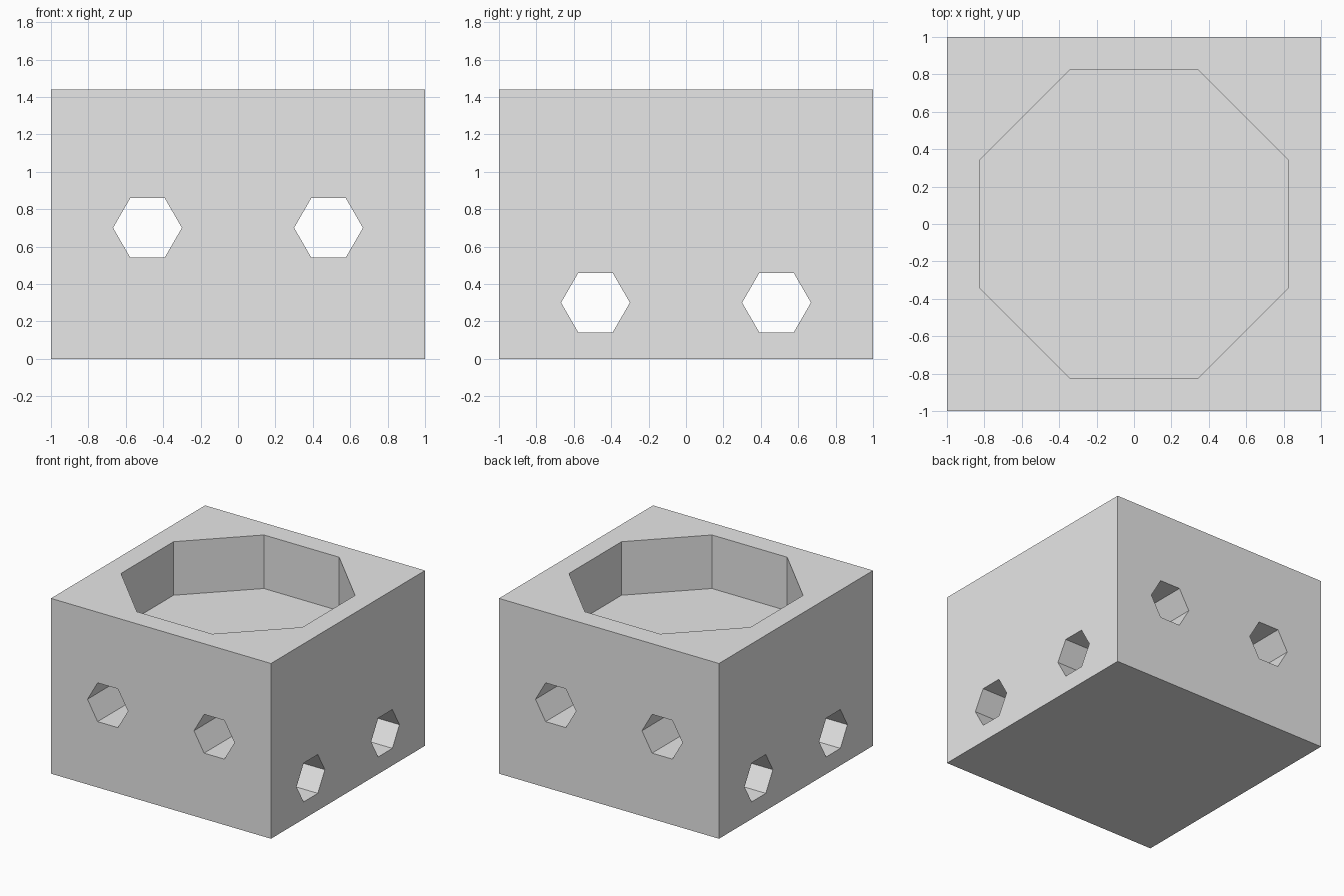
import bpy, bmesh, math
from mathutils import Vector

if "Cube" in bpy.data.objects:
    bpy.data.objects.remove(bpy.data.objects["Cube"])

H = 1.44            # block height
POCKET_FLOOR = 1.0  # floor level of the octagonal pocket

grey = bpy.data.materials.new("light grey")
grey.diffuse_color = (0.8, 0.8, 0.8, 1)
grey.use_nodes = True
grey.node_tree.nodes["Principled BSDF"].inputs["Base Color"].default_value = grey.diffuse_color


def make_object(name, bm):
    bmesh.ops.recalc_face_normals(bm, faces=bm.faces)
    mesh = bpy.data.meshes.new(name)
    bm.to_mesh(mesh)
    bm.free()
    mesh.materials.append(grey)
    obj = bpy.data.objects.new(name, mesh)
    bpy.context.collection.objects.link(obj)
    return obj


def prism(name, sides, radius, start, u, v, origin, path):
    """Regular polygon in the plane (u, v), extruded along path."""
    bm = bmesh.new()
    u, v, origin = Vector(u), Vector(v), Vector(origin)
    ring = []
    for i in range(sides):
        a = start + i * math.tau / sides
        ring.append(bm.verts.new(origin + radius * (math.cos(a) * u + math.sin(a) * v)))
    face = bm.faces.new(ring)
    ext = bmesh.ops.extrude_face_region(bm, geom=[face], use_keep_orig=True)
    moved = [g for g in ext["geom"] if isinstance(g, bmesh.types.BMVert)]
    bmesh.ops.translate(bm, verts=moved, vec=Vector(path))
    return make_object(name, bm)


# Main block
bm = bmesh.new()
bmesh.ops.create_cube(bm, size=2)
for vert in bm.verts:
    vert.co.z = H if vert.co.z > 0 else 0
block = make_object("block", bm)

# Octagonal pocket in the top
cutters = [prism("pocket_cutter", 8, 0.825 / math.cos(math.pi / 8), math.pi / 8,
                 (1, 0, 0), (0, 1, 0), (0, 0, POCKET_FLOOR), (0, 0, 1))]

# Hexagonal through holes: upper pair front to back, lower pair side to side
for s in (-1, 1):
    cutters.append(prism("front_hole_cutter", 6, 0.184, 0, (1, 0, 0), (0, 0, 1),
                         (s * 0.484, -1.5, 0.70), (0, 3, 0)))
    cutters.append(prism("side_hole_cutter", 6, 0.184, 0, (0, 1, 0), (0, 0, 1),
                         (-1.5, s * 0.484, 0.30), (3, 0, 0)))

# Cut the block, then discard the cutters
bpy.context.view_layer.objects.active = block
for cutter in cutters:
    cutter.hide_render = True
    mod = block.modifiers.new("cut", 'BOOLEAN')
    mod.operation = 'DIFFERENCE'
    mod.solver = 'EXACT'
    mod.object = cutter
    bpy.ops.object.modifier_apply(modifier=mod.name)
    bpy.data.objects.remove(cutter)
